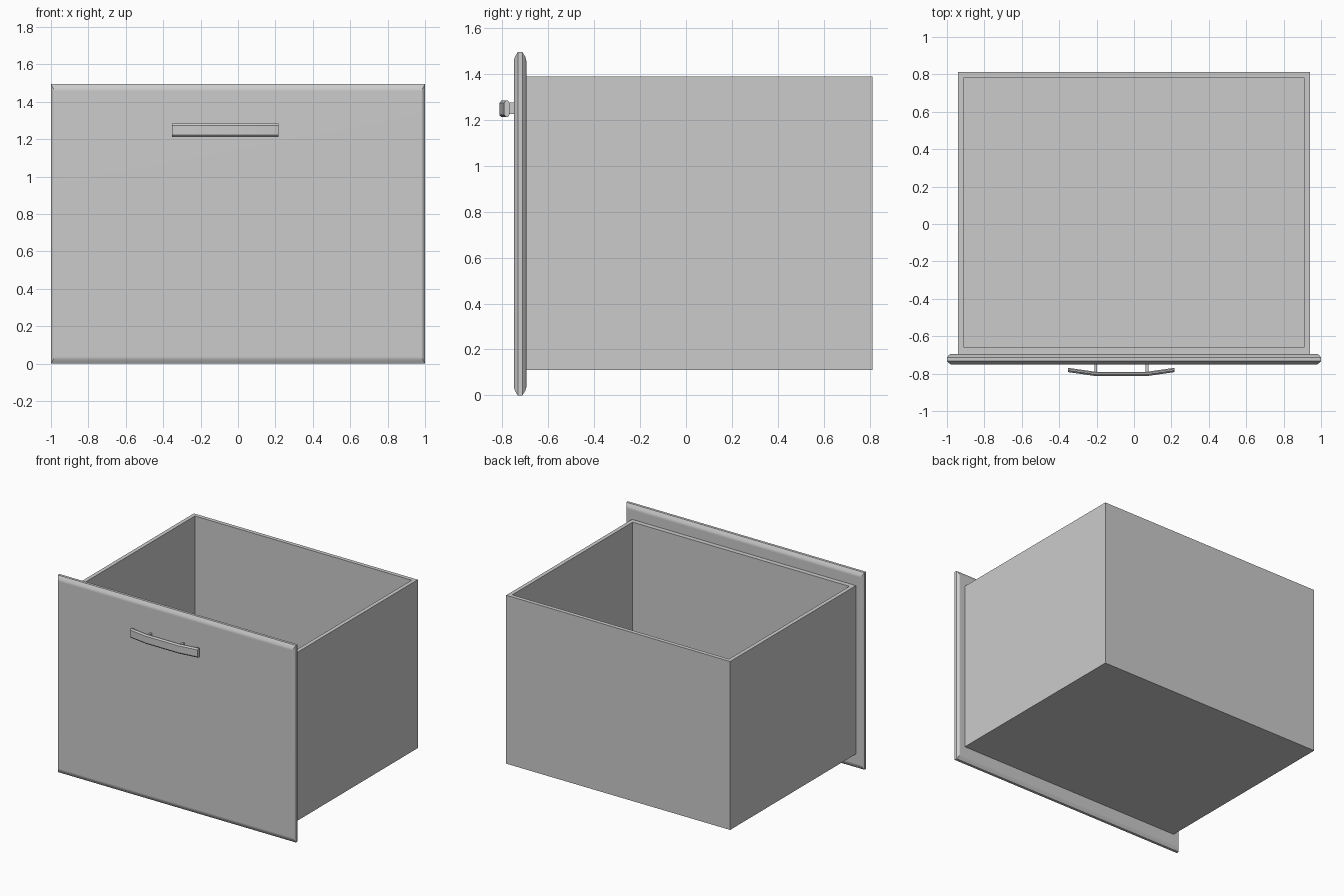
import bpy, bmesh, math

cube = bpy.data.objects.get("Cube")
if cube:
    bpy.data.objects.remove(cube, do_unlink=True)

grey = bpy.data.materials.new("light_grey")
grey.use_nodes = True
colour = (0.6, 0.6, 0.6, 1)
grey.diffuse_color = colour
grey.node_tree.nodes["Principled BSDF"].inputs["Base Color"].default_value = colour


def finish(name, bm):
    """Turn a bmesh into a named grey object."""
    bmesh.ops.recalc_face_normals(bm, faces=bm.faces)
    mesh = bpy.data.meshes.new(name)
    bm.to_mesh(mesh)
    bm.free()
    mesh.materials.append(grey)
    obj = bpy.data.objects.new(name, mesh)
    bpy.context.collection.objects.link(obj)
    return obj


def loft(name, rings):
    """Skin equal-sized rings of points and cap both ends."""
    bm = bmesh.new()
    loops = [[bm.verts.new(p) for p in ring] for ring in rings]
    n = len(loops[0])
    for a, b in zip(loops, loops[1:]):
        for i in range(n):
            j = (i + 1) % n
            bm.faces.new((a[i], a[j], b[j], b[i]))
    bm.faces.new(loops[0])
    bm.faces.new(loops[-1])
    return finish(name, bm)


def smooth(obj, degrees):
    """Smooth the small edges while large faces stay flat."""
    obj.data.shade_smooth()
    obj.data.set_sharp_from_angle(angle=math.radians(degrees))
    obj.modifiers.new("weighted_normals", 'WEIGHTED_NORMAL').keep_sharp = True


def rect_z(x, y0, y1, z):
    return [(-x, y0, z), (x, y0, z), (x, y1, z), (-x, y1, z)]


# Open box: outer wall, rim, inner wall and floor in one skin
loft("drawer_box", [
    rect_z(0.94, -0.695, 0.813, 0.11),
    rect_z(0.94, -0.695, 0.813, 1.388),
    rect_z(0.91, -0.66, 0.783, 1.388),
    rect_z(0.91, -0.66, 0.783, 0.14),
])

# Front panel with eased edges
def rect_y(y, inset_x, inset_z):
    x, low, high = 1 - inset_x, inset_z, 1.495 - inset_z
    return [(-x, y, low), (x, y, low), (x, y, high), (-x, y, high)]


half = [(0.0275, 0.02, 0.038), (0.0225, 0.011, 0.02), (0.01, 0, 0)]
mid = -0.7225
panel = loft("front_panel",
             [rect_y(mid - d, ix, iz) for d, ix, iz in half] +
             [rect_y(mid + d, ix, iz) for d, ix, iz in reversed(half)])
smooth(panel, 32)

# Bowed handle bar swept along a short path
section = [(0, 0.026), (0.006, 0.036), (0.014, 0.036), (0.023, 0.026)]
section += [(d, -z) for d, z in reversed(section)]
path = [(-0.352, -0.769), (-0.205, -0.79), (0.069, -0.79), (0.216, -0.769)]
bar = loft("handle_bar",
           [[(x, y - d, 1.248 + z) for d, z in section] for x, y in path])
smooth(bar, 25)

# Posts joining the handle to the panel
for side, x in (("right", -0.205), ("left", 0.069)):
    bm = bmesh.new()
    bmesh.ops.create_cube(bm, size=1)
    bmesh.ops.scale(bm, vec=(0.015, 0.05, 0.05), verts=bm.verts)
    bmesh.ops.translate(bm, vec=(x, -0.771, 1.25), verts=bm.verts)
    finish(side + "_handle_post", bm)
